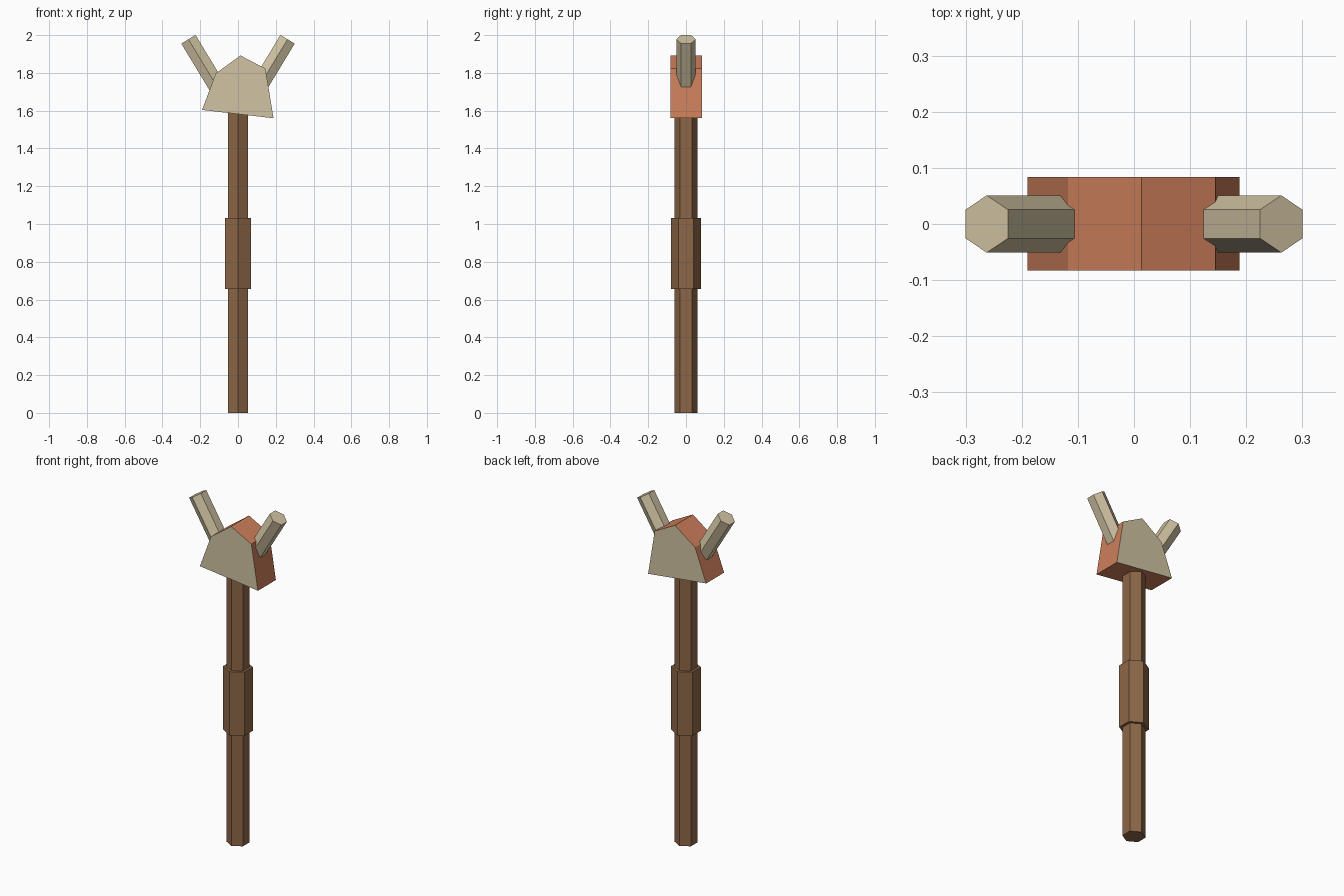
import bpy
import bmesh
from mathutils import Matrix, Vector

cube = bpy.data.objects.get("Cube")
if cube:
    bpy.data.objects.remove(cube, do_unlink=True)


def make_material(name, color):
    mat = bpy.data.materials.new(name)
    mat.use_nodes = True
    mat.diffuse_color = (*color, 1)
    mat.node_tree.nodes["Principled BSDF"].inputs["Base Color"].default_value = (*color, 1)
    return mat


wood = make_material("brown wood", (0.266, 0.136, 0.063))
bone = make_material("pale bone", (0.64, 0.55, 0.365))
clay = make_material("terracotta", (0.60, 0.208, 0.102))


def add_object(name, bm, *materials):
    bmesh.ops.recalc_face_normals(bm, faces=bm.faces)
    mesh = bpy.data.meshes.new(name)
    bm.to_mesh(mesh)
    bm.free()
    for mat in materials:
        mesh.materials.append(mat)
    obj = bpy.data.objects.new(name, mesh)
    bpy.context.collection.objects.link(obj)
    return obj


def hex_rod(name, start, end, radius, mat):
    """Six-sided rod between two points, with corners facing front and back."""
    start, end = Vector(start), Vector(end)
    axis = (end - start).normalized()
    side = Vector((0, 1, 0)).cross(axis)
    frame = Matrix((side, Vector((0, 1, 0)), axis)).transposed().to_4x4()
    spin = Matrix.Rotation(0.5235988, 4, "Z")
    bm = bmesh.new()
    bmesh.ops.create_cone(bm, cap_ends=True, segments=6, radius1=radius,
                          radius2=radius, depth=(end - start).length)
    # Put a corner on the local y axis whichever way the circle starts
    if max(v.co.y for v in bm.verts) < radius * 0.95:
        bm.transform(spin)
    bm.transform(Matrix.Translation((start + end) / 2) @ frame)
    return add_object(name, bm, mat)


# Handle and its thicker grip
hex_rod("shaft", (0, 0, 0), (0, 0, 1.65), 0.062, wood)
hex_rod("grip", (0, 0, 0.657), (0, 0, 1.032), 0.079, wood)

# Head: lopsided five-sided block, pale on front and back
profile = [(-0.19, 1.604), (0.188, 1.56), (0.145, 1.823), (0.013, 1.892), (-0.118, 1.797)]
bm = bmesh.new()
front = bm.faces.new([bm.verts.new((x, -0.083, z)) for x, z in profile])
back = bmesh.ops.extrude_face_region(bm, geom=[front], use_keep_orig=True)["geom"]
bmesh.ops.translate(bm, vec=(0, 0.167, 0),
                    verts=[g for g in back if isinstance(g, bmesh.types.BMVert)])
bm.normal_update()
for face in bm.faces:
    face.material_index = 0 if abs(face.normal.y) > 0.9 else 1
add_object("head", bm, bone, clay)

# Pair of horns leaning outwards
for name, s in (("left_horn", 1), ("right_horn", -1)):
    hex_rod(name, (s * 0.087, 0, 1.688), (s * 0.2625, 0, 1.978), 0.051, bone)
